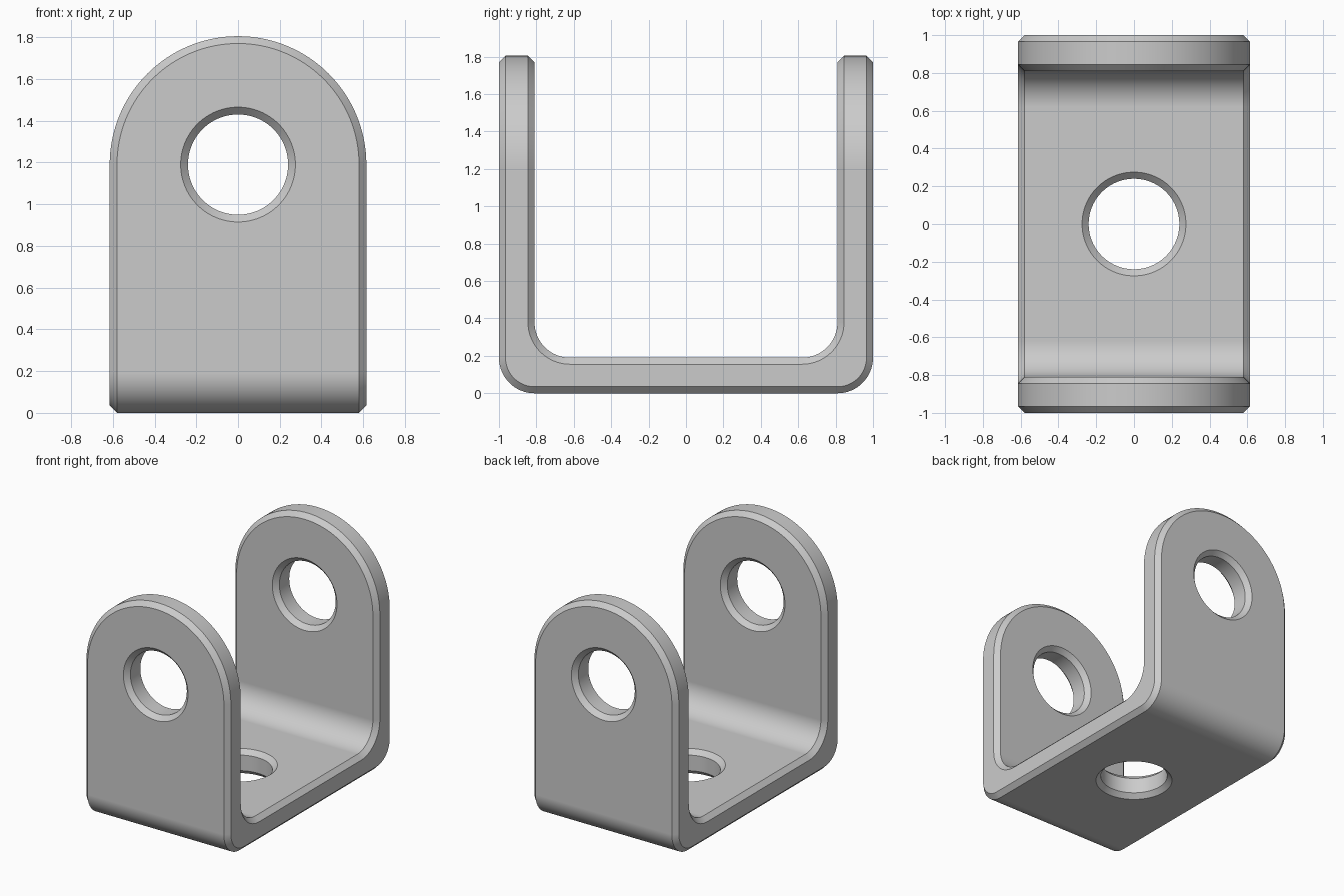
import bpy, bmesh
from math import sin, cos, pi
from mathutils import Matrix

cube = bpy.data.objects.get("Cube")
if cube:
    bpy.data.objects.remove(cube, do_unlink=True)

W = 0.615       # half width, also radius of the rounded arm tops
T = 0.19        # plate thickness
R = 0.19        # bend radius, inside and outside
C = 0.035       # chamfer
ZC = 1.19       # arm hole height
HOLE = 0.24     # hole radius
BEND, ARCH, RIM = 16, 64, 96

grey = bpy.data.materials.new("plain grey")
grey.use_nodes = True
colour = (0.6, 0.6, 0.6, 1)
grey.diffuse_color = colour
grey.node_tree.nodes["Principled BSDF"].inputs["Base Color"].default_value = colour


def make_object(name, bm):
    bmesh.ops.recalc_face_normals(bm, faces=bm.faces)
    mesh = bpy.data.meshes.new(name)
    bm.to_mesh(mesh)
    bm.free()
    mesh.materials.append(grey)
    obj = bpy.data.objects.new(name, mesh)
    bpy.context.collection.objects.link(obj)
    return obj


def bridge(bm, a, b):
    for i in range(len(a)):
        j = (i + 1) % len(a)
        bm.faces.new((a[i], a[j], b[j], b[i]))


def outline(inside, inset):
    """Closed edge loop around the bent plate: side, arch, side, arch."""
    half = W if inset else W - C
    depth = inset if inset else 0
    if inside:
        cy, cz, rad, face = 1 - T - R, T + R, R + depth, 1 - T + depth
    else:
        cy, cz, rad, face = 1 - R, R, R - depth, 1 - depth
    arc = [(cy + rad * cos(a), cz - rad * sin(a))
           for a in (pi / 2 * i / BEND for i in range(BEND + 1))]
    side = [(-y, z) for y, z in arc] + arc[::-1]
    arch = [(half * cos(a), ZC + half * sin(a))
            for a in (pi * i / ARCH for i in range(ARCH + 1))]
    return ([(half, y, z) for y, z in side]
            + [(x, face, z) for x, z in arch]
            + [(-half, y, z) for y, z in side[::-1]]
            + [(x, -face, z) for x, z in arch[::-1]])


# Bent plate with chamfered edges
bm = bmesh.new()
rings = [[bm.verts.new(p) for p in outline(inside, inset)]
         for inside, inset in ((False, 0), (False, C), (True, C), (True, 0))]
for a, b in zip(rings, rings[1:]):
    bridge(bm, a, b)
n = 2 * BEND + 2
last = 2 * n + ARCH
for ring in (rings[0], rings[-1]):
    for i in range(n - 1):                                  # base and bends
        bm.faces.new((ring[i], ring[i + 1], ring[last - i - 1], ring[last - i]))
    bm.faces.new(ring[n - 1:n + ARCH + 2])                  # back arm
    bm.faces.new(ring[last:] + ring[:1])                    # front arm
bracket = make_object("clevis_bracket", bm)


def drill(name, centre, turn):
    """Cut a hole that is countersunk on both faces of the plate."""
    bm = bmesh.new()
    over = 0.02
    profile = [(-T / 2 - over, HOLE + C + over), (-T / 2 + C, HOLE),
               (T / 2 - C, HOLE), (T / 2 + over, HOLE + C + over)]
    loops = [[bm.verts.new((r * cos(2 * pi * i / RIM), r * sin(2 * pi * i / RIM), h))
              for i in range(RIM)] for h, r in profile]
    for a, b in zip(loops, loops[1:]):
        bridge(bm, a, b)
    bm.faces.new(loops[0])
    bm.faces.new(loops[-1])
    bm.transform(Matrix.Translation(centre) @ Matrix.Rotation(turn, 4, "X"))
    cutter = make_object(name, bm)
    cutter.hide_render = True
    cut = bracket.modifiers.new(name, "BOOLEAN")
    cut.operation, cut.solver, cut.object = "DIFFERENCE", "EXACT", cutter
    bpy.ops.object.modifier_apply(modifier=name)
    bpy.data.objects.remove(cutter, do_unlink=True)


# Holes in both arms and the base
bpy.ops.object.select_all(action="DESELECT")
bpy.context.view_layer.objects.active = bracket
bracket.select_set(True)
drill("front_hole", (0, -1 + T / 2, ZC), pi / 2)
drill("back_hole", (0, 1 - T / 2, ZC), pi / 2)
drill("base_hole", (0, 0, T / 2), 0)

# Smooth bends, crisp chamfers
bpy.ops.object.shade_smooth_by_angle(angle=pi / 7)
weighted = bracket.modifiers.new("flat_faces", "WEIGHTED_NORMAL")
weighted.keep_sharp = True
